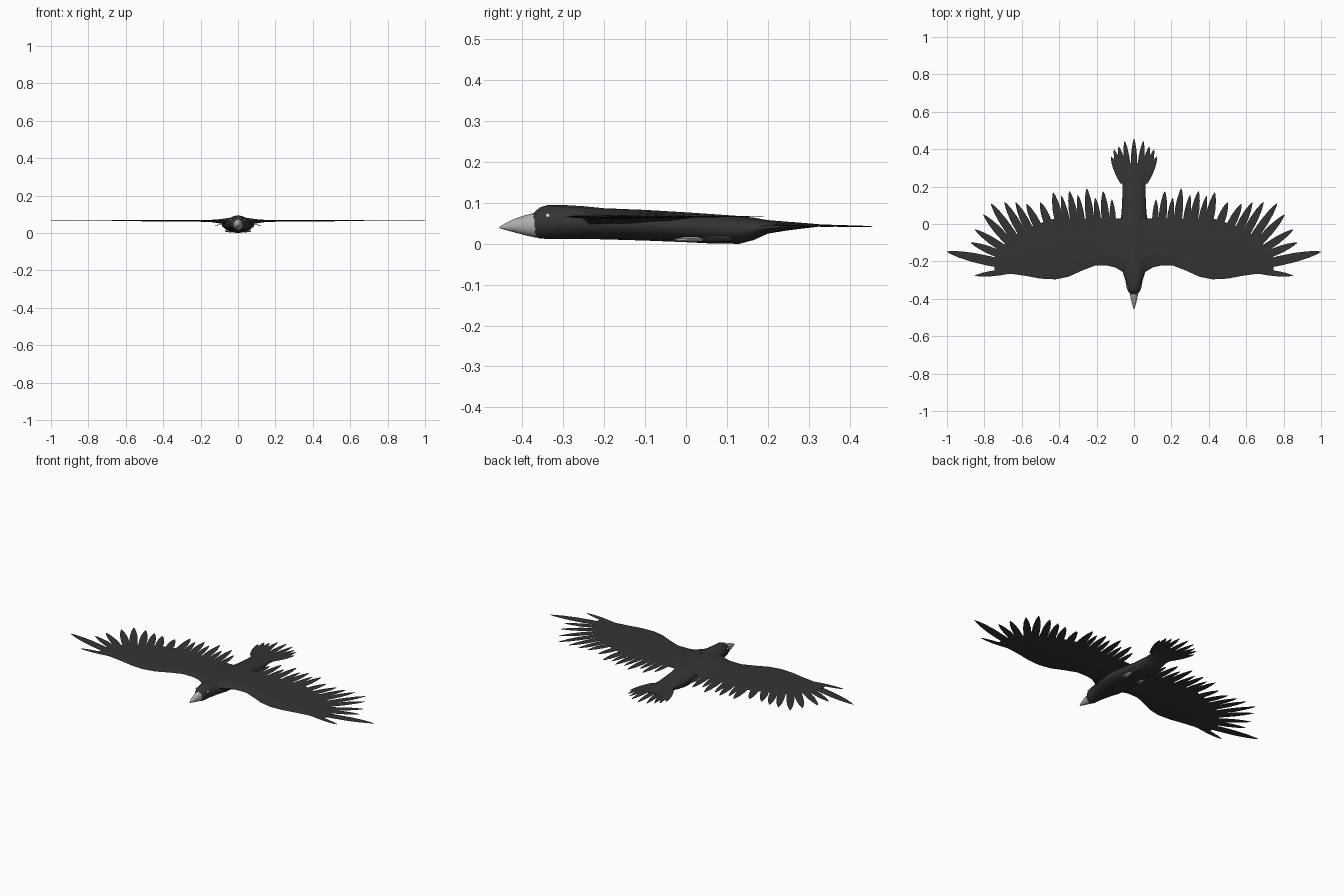
import bpy, bmesh, math
from mathutils import Vector


def material(name, value):
    m = bpy.data.materials.new(name)
    m.diffuse_color = (*value, 1)
    return m


plumage = material("black plumage", (0.034, 0.034, 0.034))
horn = material("pale horn", (0.42, 0.42, 0.42))
eye_white = material("eye white", (0.75, 0.75, 0.75))


def loft(bm, rings):
    """Skin a list of equal-length closed rings and cap both ends."""
    loops = [[bm.verts.new(p) for p in ring] for ring in rings]
    n = len(loops[0])
    for a, b in zip(loops, loops[1:]):
        for i in range(n):
            j = (i + 1) % n
            bm.faces.new((a[i], a[j], b[j], b[i]))
    bm.faces.new(loops[0][::-1])
    bm.faces.new(loops[-1])


def finish(name, bm, mat, mirror=False, angle=50):
    bmesh.ops.recalc_face_normals(bm, faces=bm.faces)
    mesh = bpy.data.meshes.new(name)
    bm.to_mesh(mesh)
    bm.free()
    mesh.materials.append(mat)
    ob = bpy.data.objects.new(name, mesh)
    bpy.context.collection.objects.link(ob)
    bpy.context.view_layer.objects.active = ob
    ob.select_set(True)
    bpy.ops.object.shade_smooth_by_angle(angle=math.radians(angle))
    ob.select_set(False)
    if mirror:
        ob.modifiers.new("mirror", "MIRROR")
    return ob


def oval(y, w, z0, z1, n=14):
    zc, h = (z0 + z1) / 2, (z1 - z0) / 2
    return [(w * math.cos(math.tau * i / n + math.pi / 2), y,
             zc + h * math.sin(math.tau * i / n + math.pi / 2)) for i in range(n)]


def feather(bm, base, tip, width, thick=0.003):
    """Thin leaf-shaped blade from base to tip."""
    base, tip = Vector(base), Vector(tip)
    along = tip - base
    side = Vector((-along.y, along.x, 0)).normalized()
    up = Vector((0, 0, thick / 2))
    rings = []
    for t, k in ((0, .75), (.35, 1), (.6, .95), (.8, .68), (.93, .35), (1, .06)):
        c, s = base + along * t, side * width / 2 * k
        u = up * (1 - 0.7 * t)
        rings.append([c + s, c + u, c - s, c - u])
    loft(bm, rings)


# body and head: y, half width, bottom, top
bm = bmesh.new()
loft(bm, [oval(*s) for s in (
    (-.375, .020, .022, .076), (-.358, .033, .016, .092), (-.338, .040, .015, .098),
    (-.300, .048, .015, .098), (-.250, .064, .015, .095), (-.200, .082, .014, .090),
    (-.100, .088, .011, .086), (0, .078, .007, .080), (.060, .068, .004, .076),
    (.130, .065, .003, .071), (.165, .063, .012, .067), (.200, .062, .028, .061),
    (.250, .072, .036, .057), (.290, .082, .041, .054), (.325, .088, .045, .051))])
finish("body", bm, plumage)

# beak
bm = bmesh.new()
loft(bm, [oval(*s, n=10) for s in (
    (-.366, .025, .018, .080), (-.390, .020, .023, .074),
    (-.420, .013, .031, .064), (-.442, .007, .037, .053), (-.456, .001, .041, .045))])
finish("beak", bm, horn)

# eyes
bm = bmesh.new()
bmesh.ops.create_uvsphere(bm, u_segments=10, v_segments=6, radius=.006)
bmesh.ops.translate(bm, verts=bm.verts, vec=(.036, -.338, .072))
finish("eye", bm, eye_white, mirror=True)

# wing panel: x, leading y, trailing y, bottom, top
bm = bmesh.new()
rings = []
for x, y0, y1, z0, z1 in (
        (.02, -.285, .03, .045, .088), (.07, -.250, .03, .050, .081),
        (.10, -.232, .03, .055, .077), (.14, -.223, .03, .061, .074),
        (.21, -.223, .03, .064, .073), (.28, -.250, .03, .064, .073),
        (.35, -.282, .03, .065, .073), (.42, -.296, .03, .066, .073),
        (.50, -.292, .005, .066, .073), (.58, -.277, -.025, .067, .072),
        (.65, -.267, -.065, .067, .072), (.70, -.266, -.115, .068, .071),
        (.745, -.262, -.180, .068, .071)):
    c, zm = y1 - y0, .069
    rings.append([(x, y0, zm), (x, y0 + .06 * c, z1 - .001), (x, y0 + .35 * c, z1),
                  (x, y0 + .75 * c, (z1 + zm) / 2), (x, y1, zm),
                  (x, y0 + .75 * c, (z0 + zm) / 2), (x, y0 + .35 * c, z0),
                  (x, y0 + .06 * c, z0 + .001)])
loft(bm, rings)
finish("wing", bm, plumage, mirror=True)

# flight feathers: base x, base y, tip x, tip y, width
bm = bmesh.new()
for i, (bx, by, tx, ty, w) in enumerate((
        (.110, -.06, .118, .130, .034), (.145, -.06, .165, .175, .042),
        (.185, -.06, .207, .140, .036), (.225, -.06, .253, .190, .044),
        (.268, -.06, .300, .155, .036), (.305, -.06, .345, .175, .044),
        (.345, -.06, .388, .150, .036), (.385, -.06, .432, .168, .046),
        (.435, -.06, .500, .115, .044), (.480, -.08, .575, .108, .044),
        (.525, -.10, .632, .115, .044), (.565, -.11, .692, .117, .044),
        (.600, -.13, .765, .110, .044), (.620, -.15, .805, .050, .044),
        (.640, -.17, .850, -.030, .042), (.650, -.19, .872, -.100, .042),
        (.650, -.225, 1.000, -.148, .052), (.640, -.250, .850, -.276, .030))):
    z = .069 + (.0008 if i % 2 else -.0008)
    feather(bm, (bx, by, z), (tx, ty, z + .001), w)
finish("wing_feathers", bm, plumage, mirror=True)

# tail feathers fanned around the centre line
bm = bmesh.new()
for i, (x, y) in enumerate(((0, .456), (.050, .443), (.082, .415), (.107, .398), (.122, .360))):
    for s in ((1, -1) if x else (1,)):
        z = .001 if i % 2 else 0
        feather(bm, (s * x * .5, .22, .050 + z), (s * x, y, .045 + z), .034, .006)
finish("tail_feathers", bm, plumage)

# tucked thighs
bm = bmesh.new()
loft(bm, [[(px + .042, py, pz) for px, py, pz in oval(y, w, a, b, 8)] for y, w, a, b in (
    (.015, .010, .010, .026), (.05, .018, .005, .034), (.10, .017, .007, .036), (.14, .004, .018, .030))])
finish("thigh", bm, plumage, mirror=True)

# folded feet with toes
bm = bmesh.new()
loft(bm, [[(px + .050, py, pz) for px, py, pz in oval(y, w, a, b, 8)] for y, w, a, b in (
    (-.012, .008, .010, .020), (.005, .012, .008, .025), (.025, .010, .008, .024), (.042, .006, .010, .018))])
for dx in (-.014, 0, .014):
    loft(bm, [[(px + .050 + dx * k, py, pz) for px, py, pz in oval(y, w, a, b, 6)] for y, w, a, b, k in (
        (.005, .005, .009, .019, .4), (-.015, .005, .008, .018, 1), (-.028, .002, .010, .015, 1.2))])
finish("foot", bm, horn, mirror=True)

# rest the model on the ground
low = min(v.co.z for o in bpy.data.objects for v in o.data.vertices)
for o in bpy.data.objects:
    o.location.z -= low
